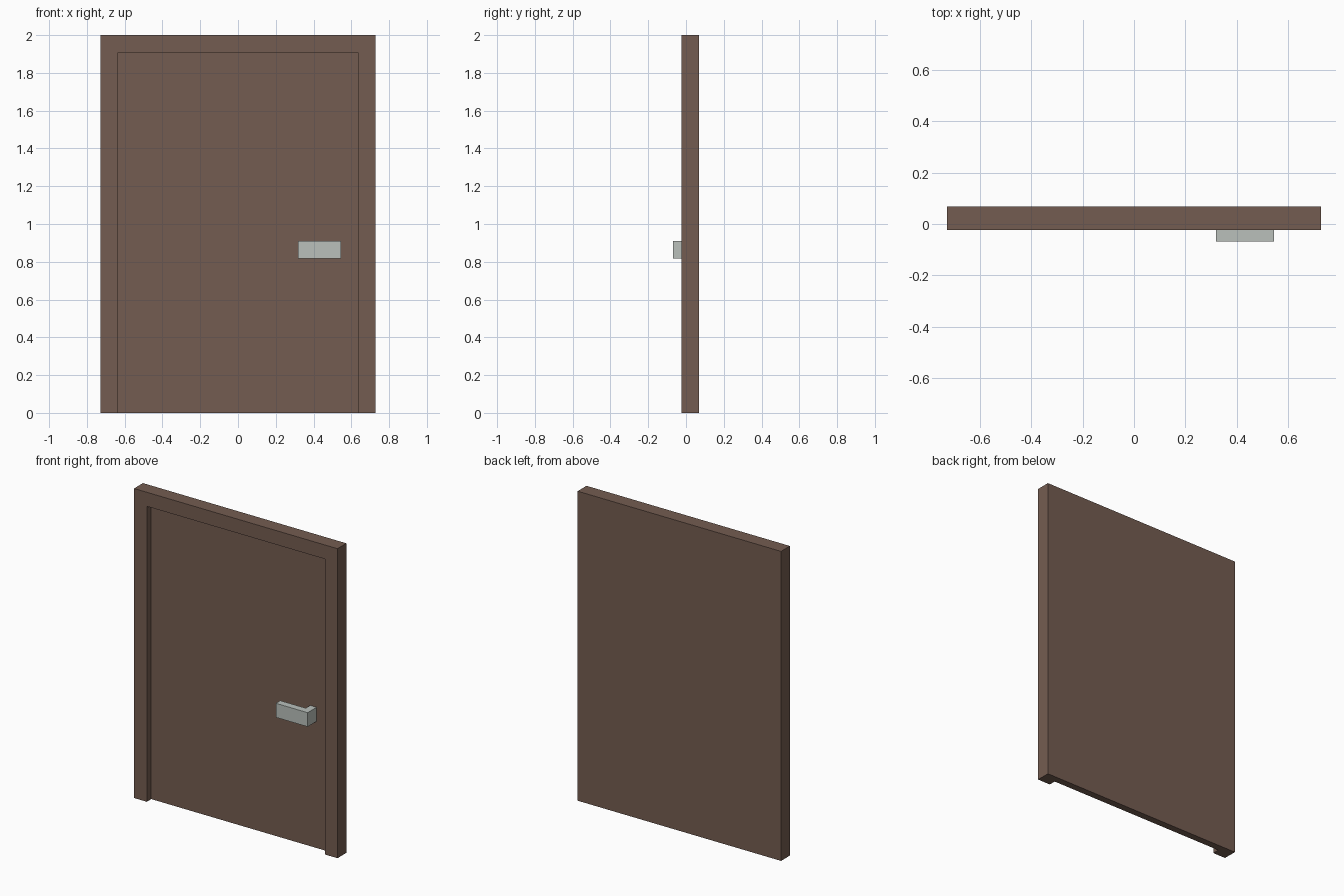
import bpy
import bmesh

if "Cube" in bpy.data.objects:
    bpy.data.objects.remove(bpy.data.objects["Cube"])

U = 2 / 44  # the model sits on a regular grid: 44 units tall


def material(name, rgb):
    m = bpy.data.materials.new(name)
    m.diffuse_color = (*rgb, 1)
    m.use_nodes = True
    m.node_tree.nodes["Principled BSDF"].inputs["Base Color"].default_value = m.diffuse_color
    return m


def extruded(name, outline, move, mat):
    """Extrude a flat outline (grid units) along the given vector."""
    bm = bmesh.new()
    face = bm.faces.new([bm.verts.new([c * U for c in p]) for p in outline])
    result = bmesh.ops.extrude_face_region(bm, geom=[face], use_keep_orig=True)
    verts = [g for g in result["geom"] if isinstance(g, bmesh.types.BMVert)]
    bmesh.ops.translate(bm, verts=verts, vec=[c * U for c in move])
    bmesh.ops.recalc_face_normals(bm, faces=bm.faces)
    mesh = bpy.data.meshes.new(name)
    bm.to_mesh(mesh)
    bm.free()
    mesh.materials.append(mat)
    obj = bpy.data.objects.new(name, mesh)
    bpy.context.collection.objects.link(obj)
    return obj


brown = material("brown wood", (0.175, 0.108, 0.082))
grey = material("pale grey metal", (0.49, 0.53, 0.50))

# Door frame: two jambs and a lintel in one arch
arch = [(-16, 0), (-16, 44), (16, 44), (16, 0), (14, 0), (14, 42), (-14, 42), (-14, 0)]
extruded("door_frame", [(x, -0.5, z) for x, z in arch], (0, 2, 0), brown)

# Door leaf, set back from the frame front and flush with its back
leaf = [(-14, 0), (14, 0), (14, 42), (-14, 42)]
extruded("door_leaf", [(x, 0.5, z) for x, z in leaf], (0, 1, 0), brown)

# L-shaped handle: lever bar with a stem reaching the leaf
lever = [(7, -1.5), (12, -1.5), (12, 0.5), (11, 0.5), (11, -0.5), (7, -0.5)]
extruded("door_handle", [(x, y, 18) for x, y in lever], (0, 0, 2), grey)
